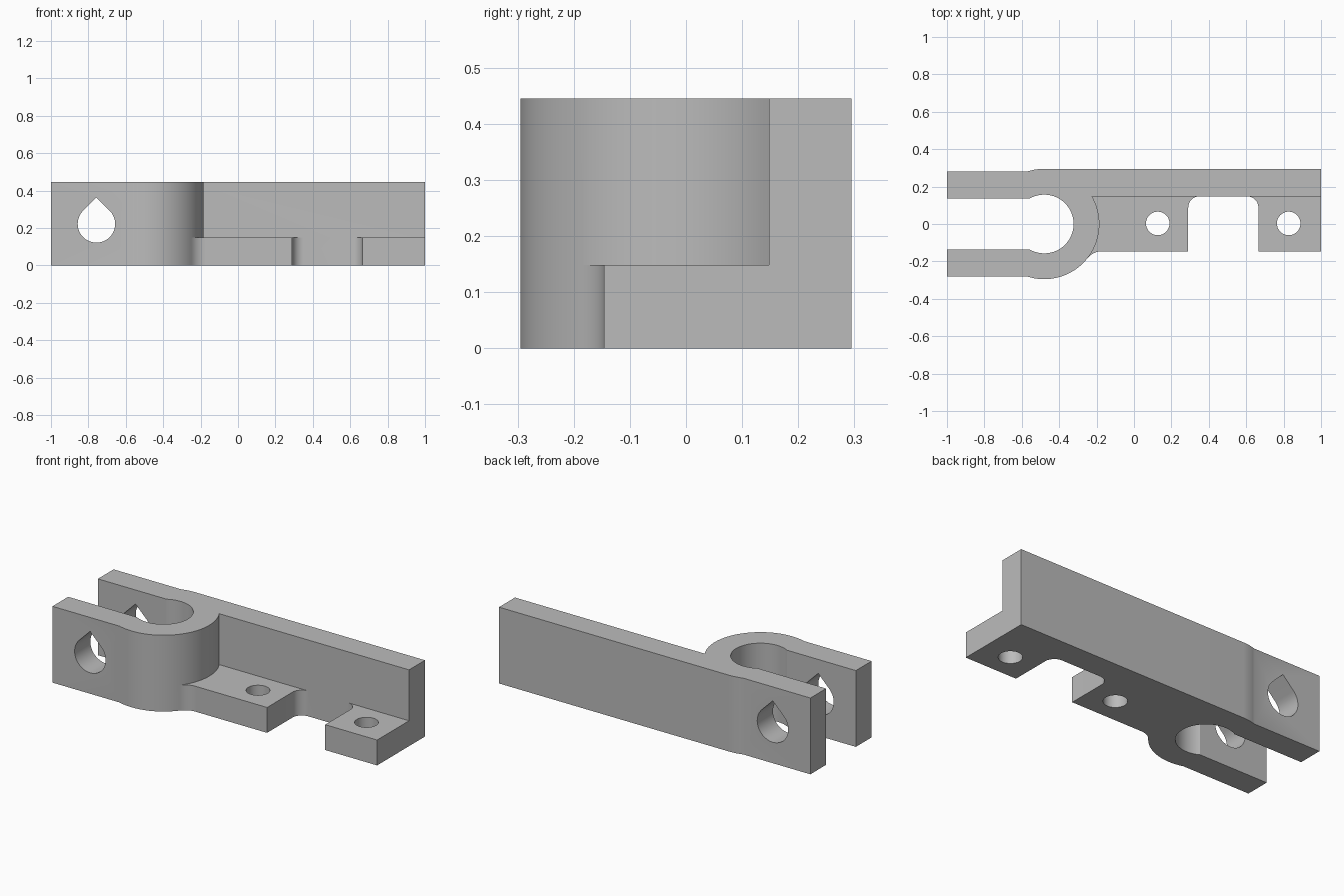
import bpy, bmesh
from math import sin, cos, radians, degrees, atan2, sqrt
from mathutils import Matrix

if "Cube" in bpy.data.objects:
    bpy.data.objects.remove(bpy.data.objects["Cube"], do_unlink=True)

grey = bpy.data.materials.new("plain grey")
grey.use_nodes = True
grey.diffuse_color = (0.5, 0.5, 0.5, 1)
grey.node_tree.nodes["Principled BSDF"].inputs["Base Color"].default_value = (0.5, 0.5, 0.5, 1)

HEIGHT, BASE = 0.445, 0.148
RING_X, OUTER, INNER = -0.48, 0.295, 0.157
WALL = 0.148        # front face of the back wall
FRONT = -0.146      # front edge of the base


def arc(cx, cy, r, start, end, steps=24):
    """Points along an arc, angles in degrees."""
    angles = [radians(start + (end - start) * i / steps) for i in range(steps + 1)]
    return [(cx + r * cos(a), cy + r * sin(a)) for a in angles]


def prism(name, outline, low, high):
    """Closed outline in x, y pulled up from low to high."""
    bm = bmesh.new()
    face = bm.faces.new([bm.verts.new((x, y, low)) for x, y in outline])
    top = bmesh.ops.extrude_face_region(bm, geom=[face])["geom"]
    bmesh.ops.translate(bm, vec=(0, 0, high - low),
                        verts=[v for v in top if isinstance(v, bmesh.types.BMVert)])
    bmesh.ops.recalc_face_normals(bm, faces=bm.faces)
    mesh = bpy.data.meshes.new(name)
    bm.to_mesh(mesh)
    bm.free()
    mesh.materials.append(grey)
    obj = bpy.data.objects.new(name, mesh)
    bpy.context.collection.objects.link(obj)
    return obj


def combine(target, other, operation):
    """Apply a boolean and remove the helper."""
    mod = target.modifiers.new(operation, 'BOOLEAN')
    mod.operation, mod.solver, mod.object = operation, 'EXACT', other
    bpy.context.view_layer.objects.active = target
    bpy.ops.object.modifier_apply(modifier=mod.name)
    bpy.data.objects.remove(other, do_unlink=True)


# Split clamp ring, its two arms and the tall back wall in one profile
arm_out, arm_in = 0.282, 0.137
outer_start = degrees(atan2(-arm_out, -sqrt(OUTER**2 - arm_out**2)))
outer_end = degrees(atan2(WALL, sqrt(OUTER**2 - WALL**2)))
inner_start = degrees(atan2(arm_in, -sqrt(INNER**2 - arm_in**2)))
profile = [(-1, -arm_out)]
profile += arc(RING_X, 0, OUTER, outer_start, outer_end, 48)
profile += [(1, WALL), (1, OUTER)]
profile += arc(RING_X, 0, OUTER, 90, -outer_start, 6)
profile += [(-1, arm_out), (-1, arm_in)]
profile += arc(RING_X, 0, INNER, inner_start, -inner_start, 64)
profile += [(-1, -arm_in)]
bracket = prism("clamp_bracket", profile, 0, HEIGHT)

# Low mounting base with a rounded notch and a fillet into the ring
fillet = 0.1
fy = FRONT - fillet
fx = RING_X + sqrt((OUTER + fillet)**2 - fy**2)
touch = degrees(atan2(-fy, RING_X - fx))
base = arc(fx, fy, fillet, touch, 90, 16)
base += [(0.29, FRONT)]
base += arc(0.35, WALL - 0.06, 0.06, 180, 90, 12)
base += arc(0.605, WALL - 0.06, 0.06, 90, 0, 12)
base += [(0.665, FRONT), (1, FRONT), (1, 0.2), (-0.27, 0.16), (-0.29, -0.12)]
combine(bracket, prism("mounting_base", base, 0, BASE), 'UNION')

# Two screw holes through the base
for x in (0.127, 0.827):
    hole = prism("screw_hole", arc(x, 0.003, 0.063, 0, 352.5, 47), -0.1, 0.3)
    combine(bracket, hole, 'DIFFERENCE')

# Teardrop clamp bolt hole through both arms
r = 0.1
drop = prism("bolt_hole", arc(0, 0, r, 135, 405, 48) + [(0, r * sqrt(2))], -0.5, 0.5)
drop.data.transform(Matrix.Translation((-0.757, 0, 0.222)) @ Matrix.Rotation(radians(90), 4, 'X'))
combine(bracket, drop, 'DIFFERENCE')

# Smooth curved walls, keep edges sharp
bpy.ops.object.select_all(action='DESELECT')
bracket.select_set(True)
bpy.context.view_layer.objects.active = bracket
bpy.ops.object.shade_smooth_by_angle(angle=radians(25))
